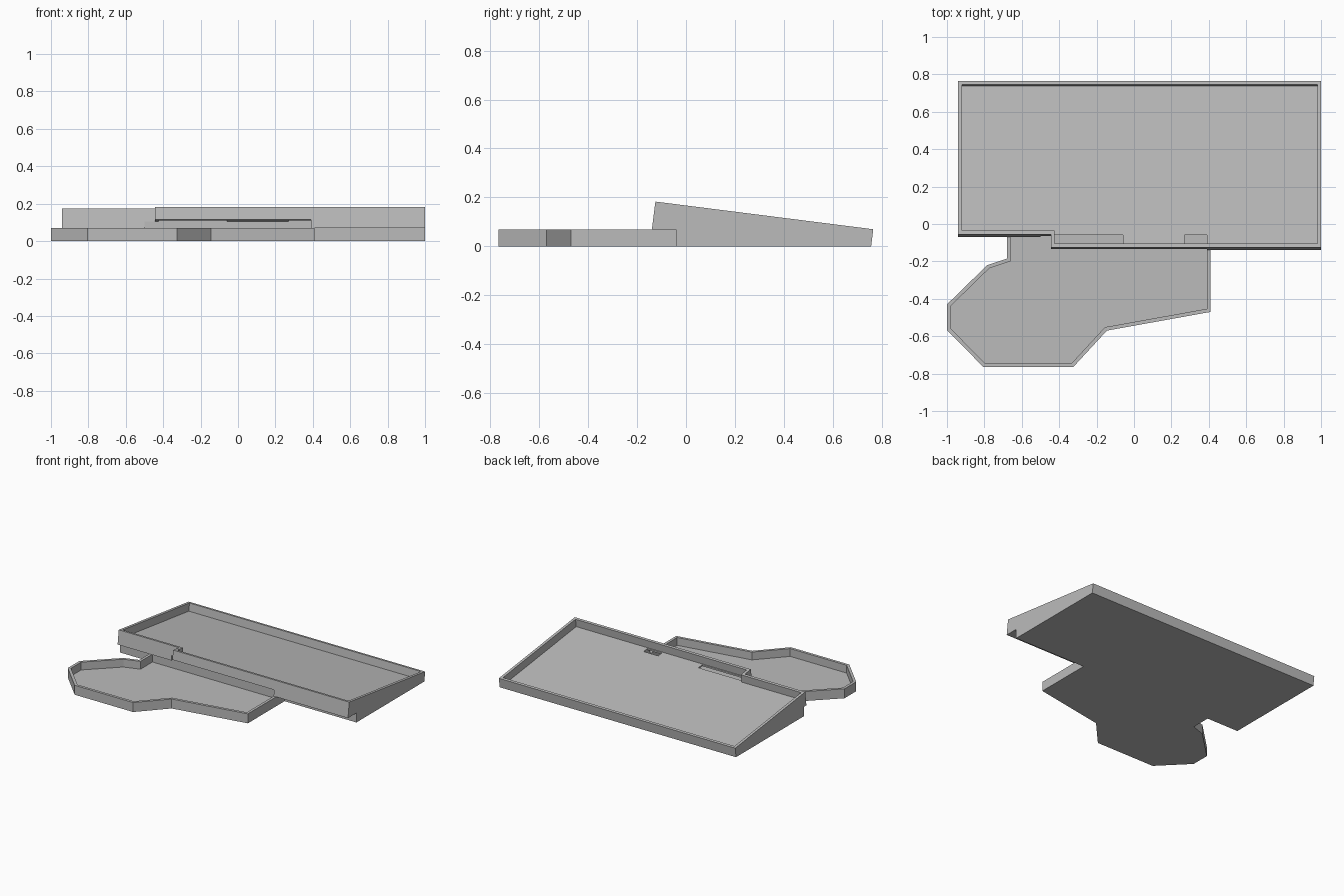
import bpy, bmesh, math
from mathutils import Matrix

if "Cube" in bpy.data.objects:
    bpy.data.objects.remove(bpy.data.objects["Cube"])

GREY = (0.5, 0.5, 0.5, 1)
grey = bpy.data.materials.new("plain grey")
grey.use_nodes = True
grey.diffuse_color = GREY
grey.node_tree.nodes["Principled BSDF"].inputs["Base Color"].default_value = GREY

WALL = 0.02
STEP = 0.07                      # height of the lower tray and the overhang
FRONT, BACK, TOP = -0.125, 0.765, 0.183
TILT = math.atan((TOP - STEP) / (BACK - FRONT))
LENGTH = math.hypot(TOP - STEP, BACK - FRONT)

# Local axes of side profiles (y, z, x) and of the sloping top (x, down slope, normal)
SIDE = Matrix(((0, 0, 1, 0), (1, 0, 0, 0), (0, 1, 0, 0), (0, 0, 0, 1)))
SLOPE = Matrix.Translation((0, FRONT, TOP)) @ Matrix.Rotation(-TILT, 4, 'X')


def prism(name, outline, low, high, matrix=Matrix(), pocket=None):
    """Extrude an outline; a pocket height hollows it from above."""
    bm = bmesh.new()
    base = bm.faces.new([bm.verts.new((a, b, low)) for a, b in outline])
    new = bmesh.ops.extrude_face_region(bm, geom=[base], use_keep_orig=True)["geom"]
    bmesh.ops.translate(bm, vec=(0, 0, high - low),
                        verts=[v for v in new if isinstance(v, bmesh.types.BMVert)])
    bmesh.ops.recalc_face_normals(bm, faces=bm.faces)
    if pocket is not None:
        lid = next(f for f in new if isinstance(f, bmesh.types.BMFace))
        bmesh.ops.inset_region(bm, faces=[lid], thickness=WALL, use_even_offset=True)
        floor = bmesh.ops.extrude_discrete_faces(bm, faces=[lid])["faces"][0]
        bmesh.ops.translate(bm, vec=(0, 0, pocket - high), verts=floor.verts)
    bm.transform(matrix)
    bmesh.ops.recalc_face_normals(bm, faces=bm.faces)
    mesh = bpy.data.meshes.new(name)
    bm.to_mesh(mesh)
    bm.free()
    mesh.materials.append(grey)
    obj = bpy.data.objects.new(name, mesh)
    bpy.context.scene.collection.objects.link(obj)
    return obj


def box(x0, x1, y0, y1):
    return [(x0, y0), (x1, y0), (x1, y1), (x0, y1)]


def cut(target, cutter):
    cutter.hide_render = True
    mod = target.modifiers.new("cut", 'BOOLEAN')
    mod.object, mod.operation, mod.solver = cutter, 'DIFFERENCE', 'EXACT'
    bpy.context.view_layer.objects.active = target
    bpy.ops.object.modifier_apply(modifier=mod.name)
    bpy.data.objects.remove(cutter)


# Sloping upper tray: wedge with a front overhang
lean = math.tan(TILT)
wedge = [(-0.04, 0), (BACK - STEP * lean, 0), (BACK, STEP), (FRONT, TOP),
         (FRONT - (TOP - STEP) * lean, STEP), (-0.04, STEP)]
upper = prism("upper_tray", wedge, -0.94, 1, SIDE)

# Set the front wall back on one side
cut(upper, prism("front_step", box(-1.2, -0.445, -0.2, 0.07), -0.3, 0.2, SLOPE))

# Shallow pocket following the stepped outline
pocket = [(-0.92, 0.09), (-0.425, 0.09), (-0.425, WALL), (0.98, WALL),
          (0.98, LENGTH - WALL), (-0.92, LENGTH - WALL)]
cut(upper, prism("pocket", pocket, -0.058, 0.2, SLOPE))

# Slot under the overhang, with a roof parallel to the slope
slot = [(-0.3, 0.03), (-0.06, 0.03), (-0.06, 0.105), (-0.3, 0.105 + 0.24 * lean)]
cut(upper, prism("slot", slot, -0.5, 0.39, SIDE))

# Two openings from the pocket down into the slot
for x0, x1 in ((-0.425, -0.06), (0.27, 0.39)):
    cut(upper, prism("opening", box(x0, x1, -0.105, -0.06), 0.09, 0.14))

# Angular lower tray
outline = [(-0.68, -0.04), (-0.68, -0.185), (-0.785, -0.22), (-1, -0.43),
           (-1, -0.567), (-0.805, -0.765), (-0.325, -0.765), (-0.145, -0.57),
           (0.41, -0.47), (0.41, -0.04)]
prism("lower_tray", outline, 0, STEP, pocket=0.012)
